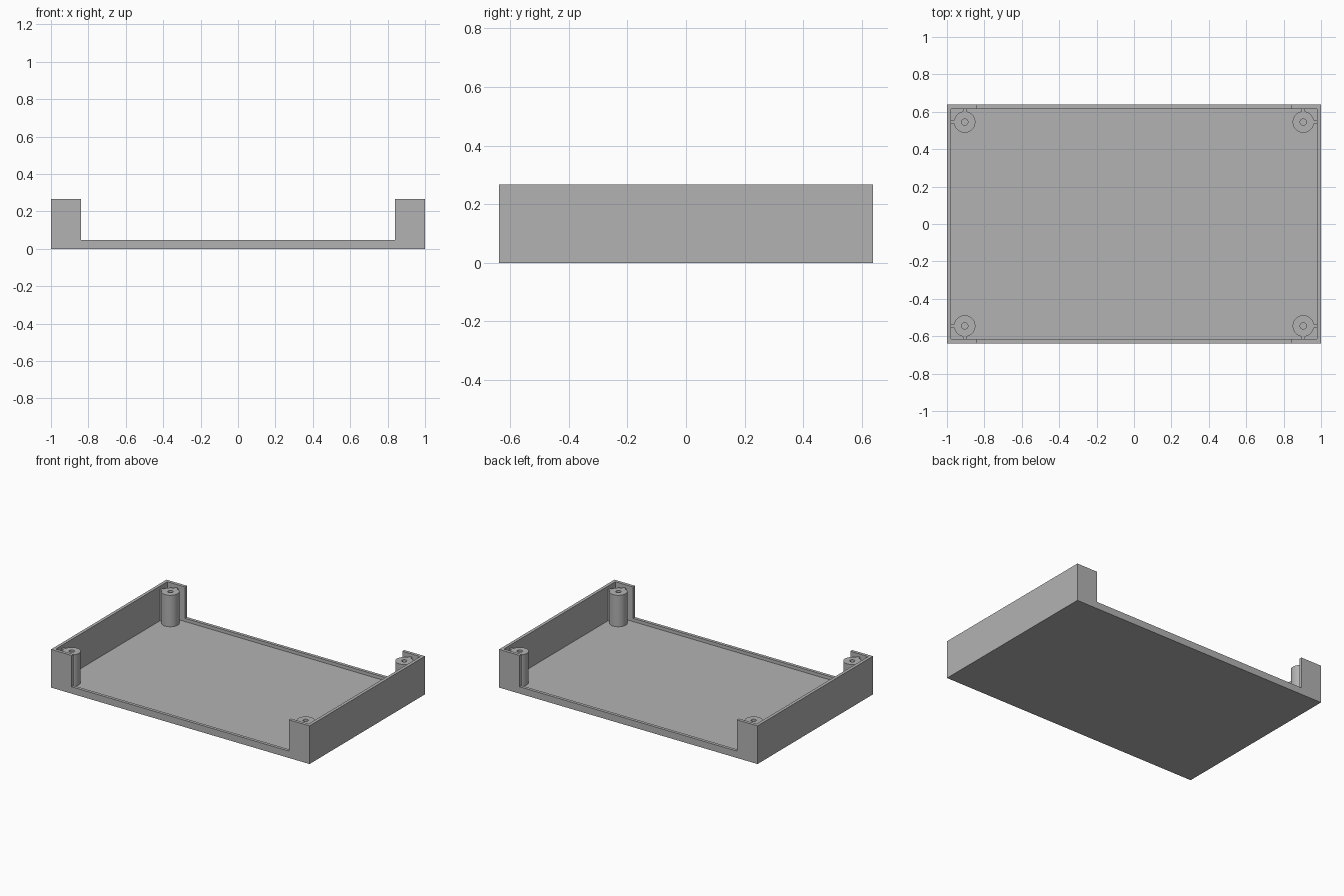
import bpy, bmesh, math

cube = bpy.data.objects.get("Cube")
if cube:
    bpy.data.objects.remove(cube, do_unlink=True)

# Overall sizes
HX, HY, HEIGHT = 1.0, 0.638, 0.267
WALL, FLOOR, SILL, TAB_X = 0.022, 0.025, 0.048, 0.84
POST_X, POST_Y, POST_TOP = 0.905, 0.545, 0.245
POST_R, HOLE_R, RIB_W = 0.057, 0.017, 0.02

grey = bpy.data.materials.new("plain grey")
grey.use_nodes = True
colour = (0.45, 0.45, 0.45, 1)
grey.diffuse_color = colour
grey.node_tree.nodes["Principled BSDF"].inputs["Base Color"].default_value = colour


def make_object(name, bm):
    bmesh.ops.recalc_face_normals(bm, faces=bm.faces)
    mesh = bpy.data.meshes.new(name)
    bm.to_mesh(mesh)
    bm.free()
    mesh.materials.append(grey)
    obj = bpy.data.objects.new(name, mesh)
    bpy.context.collection.objects.link(obj)
    return obj


def box(name, x0, x1, y0, y1, z0, z1):
    bm = bmesh.new()
    bmesh.ops.create_cube(bm, size=1)
    for v in bm.verts:
        v.co.x = x1 if v.co.x > 0 else x0
        v.co.y = y1 if v.co.y > 0 else y0
        v.co.z = z1 if v.co.z > 0 else z0
    return make_object(name, bm)


def tube(name, x, y, z0, z1, outer, inner, sides=48):
    bm = bmesh.new()
    profile = [(outer, z0), (outer, z1), (inner, z1), (inner, z0)]
    rings = []
    for r, z in profile:
        rings.append([bm.verts.new((x + r * math.cos(math.tau * i / sides),
                                    y + r * math.sin(math.tau * i / sides), z))
                      for i in range(sides)])
    for a, b in zip(rings, rings[1:]):
        for i in range(sides):
            j = (i + 1) % sides
            bm.faces.new((a[i], a[j], b[j], b[i]))
    obj = make_object(name, bm)
    bpy.ops.object.select_all(action='DESELECT')
    obj.select_set(True)
    bpy.context.view_layer.objects.active = obj
    bpy.ops.object.shade_smooth_by_angle(angle=math.radians(30))
    return obj


# Tray: U-shaped front outline extruded from front to back
outline = [(-HX, 0), (HX, 0), (HX, HEIGHT), (TAB_X, HEIGHT), (TAB_X, SILL),
           (-TAB_X, SILL), (-TAB_X, HEIGHT), (-HX, HEIGHT)]
bm = bmesh.new()
face = bm.faces.new([bm.verts.new((x, -HY, z)) for x, z in outline])
extruded = bmesh.ops.extrude_face_region(bm, geom=[face])["geom"]
bmesh.ops.translate(bm, vec=(0, 2 * HY, 0),
                    verts=[g for g in extruded if isinstance(g, bmesh.types.BMVert)])
tray = make_object("tray", bm)

# Hollow out the inside
cutter = box("tray_cutter", WALL - HX, HX - WALL, WALL - HY, HY - WALL, FLOOR, 1)
cutter.hide_render = True
cutter.hide_viewport = True
hollow = tray.modifiers.new("hollow", 'BOOLEAN')
hollow.operation = 'DIFFERENCE'
hollow.solver = 'EXACT'
hollow.object = cutter
bpy.context.view_layer.update()
hollowed = bpy.data.meshes.new_from_object(
    tray.evaluated_get(bpy.context.evaluated_depsgraph_get()))
tray.modifiers.clear()
tray.data = hollowed
bpy.data.objects.remove(cutter, do_unlink=True)

# Screw posts with two short ribs tying each to the walls
for sx, side in ((-1, "right"), (1, "left")):
    for sy, end in ((-1, "front"), (1, "back")):
        tag = f"{end}_{side}"
        px, py = sx * POST_X, sy * POST_Y
        tube(f"screw_post_{tag}", px, py, FLOOR, POST_TOP, POST_R, HOLE_R)
        xs = sorted((px + sx * (POST_R - 0.003), sx * (HX - WALL)))
        ys = sorted((py + sy * (POST_R - 0.003), sy * (HY - WALL)))
        box(f"side_rib_{tag}", *xs, py - RIB_W / 2, py + RIB_W / 2, FLOOR, POST_TOP)
        box(f"end_rib_{tag}", px - RIB_W / 2, px + RIB_W / 2, *ys, FLOOR, POST_TOP)
